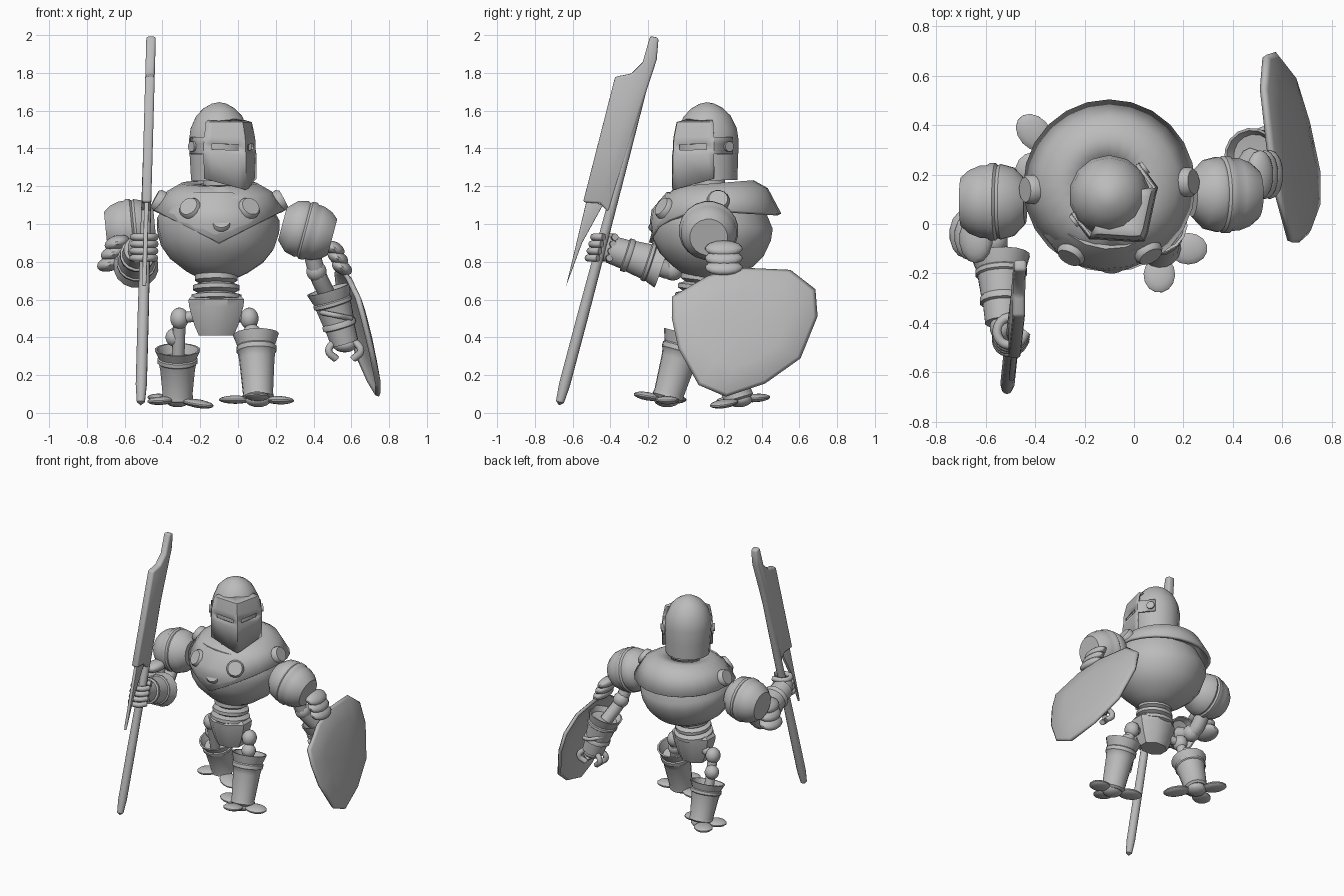
import bpy, bmesh, math
from mathutils import Vector, Matrix

if "Cube" in bpy.data.objects:
    bpy.data.objects.remove(bpy.data.objects["Cube"])

steel = bpy.data.materials.new("grey_steel")
steel.use_nodes = True
GREY = (0.5, 0.5, 0.5, 1)
steel.diffuse_color = GREY
steel.node_tree.nodes["Principled BSDF"].inputs["Base Color"].default_value = GREY


def finish(name, bm, thick=0, bevel=0):
    bmesh.ops.remove_doubles(bm, verts=bm.verts, dist=1e-5)
    bmesh.ops.recalc_face_normals(bm, faces=bm.faces)
    me = bpy.data.meshes.new(name)
    bm.to_mesh(me)
    bm.free()
    me.materials.append(steel)
    ob = bpy.data.objects.new(name, me)
    bpy.context.collection.objects.link(ob)
    if thick:
        mod = ob.modifiers.new("thickness", "SOLIDIFY")
        mod.thickness, mod.offset = thick, 0
    if bevel:
        mod = ob.modifiers.new("bevel", "BEVEL")
        mod.width, mod.segments = bevel, 2
    return ob


def skin(bm, rings, closed=True, skip=None):
    """Join rows of points with quads."""
    rows = [[bm.verts.new(p) for p in ring] for ring in rings]
    n = len(rows[0])
    for i in range(len(rows) - 1):
        for j in range(n if closed else n - 1):
            if skip and skip(i, j):
                continue
            k = (j + 1) % n
            bm.faces.new((rows[i][j], rows[i][k], rows[i + 1][k], rows[i + 1][j]))
    return rows


def lathe(name, profile, start, end, segs=16, squash=1):
    """Turn a profile of (radius, fraction) about the line start-end."""
    start, end = Vector(start), Vector(end)
    axis = end - start
    rot = axis.to_track_quat("Z", "Y").to_matrix()
    bm = bmesh.new()
    rings = []
    for r, t in profile:
        ring = []
        for s in range(segs):
            a = 2 * math.pi * (s + 0.5) / segs
            off = rot @ Vector((r * math.cos(a), r * math.sin(a) * squash, 0))
            ring.append(start + axis * t + off)
        rings.append(ring)
    skin(bm, rings)
    bmesh.ops.dissolve_degenerate(bm, dist=1e-6, edges=bm.edges)
    return finish(name, bm)


def ball(name, loc, radii, rot=None):
    bm = bmesh.new()
    bmesh.ops.create_uvsphere(bm, u_segments=14, v_segments=9, radius=1)
    m = Matrix.Translation(loc) @ (rot or Matrix()) @ Matrix.Diagonal((*radii, 1))
    bmesh.ops.transform(bm, matrix=m, verts=bm.verts)
    return finish(name, bm)


def rod(name, start, end, r):
    return lathe(name, [(0, 0), (r, 0), (r, 1), (0, 1)], start, end, 12)


def tube(name, points, r):
    cu = bpy.data.curves.new(name, "CURVE")
    cu.dimensions, cu.bevel_depth, cu.use_fill_caps = "3D", r, True
    cu.bevel_resolution, cu.resolution_u = 2, 5
    sp = cu.splines.new("BEZIER")
    sp.bezier_points.add(len(points) - 1)
    for bp, p in zip(sp.bezier_points, points):
        bp.co = p
        bp.handle_left_type = bp.handle_right_type = "AUTO"
    cu.materials.append(steel)
    bpy.context.collection.objects.link(bpy.data.objects.new(name, cu))


# Chest barrel, waist rings and pelvis
CX, CY = -0.10, 0.155
lathe("chest", [(0, 0), (.09, 0), (.17, .1), (.25, .24), (.3, .4), (.325, .6), (.325, .75), (.26, 1), (0, 1)],
      (-.115, .09, .71), (CX, CY, 1.13), 20)
lathe("waist", [(0, 0), (.1, 0), (.135, .12), (.135, .25), (.095, .33), (.125, .42), (.125, .55),
                (.09, .63), (.115, .72), (.115, .88), (.08, 1), (0, 1)], (-.115, .07, .58), (-.115, .09, .75))
lathe("pelvis", [(0, 0), (.1, 0), (.125, .25), (.155, .72), (.16, .9), (.14, 1), (0, 1)],
      (-.115, .07, .41), (-.115, .07, .62), 8, .8)

# Collar plate with a pointed front rim
bm = bmesh.new()
rings = []
for r, z, drop in ((.1, 1.2, 0), (.2, 1.205, 0), (.27, 1.165, .1), (.34, 1.07, 1)):
    ring = []
    for s in range(24):
        a = 2 * math.pi * s / 24
        x, y = r * math.sin(a), -r * math.cos(a)
        dip = .17 * (1 - abs(math.sin(a))) if math.cos(a) > 0 else .02 * -math.cos(a)
        ring.append((CX + x, CY + y, z - dip * drop + .08 * y * (1 - drop)))
    rings.append(ring)
skin(bm, rings)
finish("collar_plate", bm, .022)

# Round studs on the collar
for x, y, z in ((-.25, -.115, 1.08), (-.09, -.15, 1.01), (.055, -.11, 1.08), (.215, .17, 1.12), (-.415, .14, 1.12)):
    p, n = Vector((x, y, z)), Vector((x - CX, y - CY, .17)).normalized()
    lathe("collar_stud", [(0, 0), (.06, 0), (.06, .7), (.05, 1), (0, 1)], p - n * .02, p + n * .03)

# Helmet, turned towards the left
rod("neck", (CX, .13, 1.15), (CX, .12, 1.3), .085)
lathe("helmet", [(.14, .03), (.152, 0), (.158, .25), (.164, .5), (.155, .66), (.125, .82), (.085, .92), (.04, .98), (0, 1)],
      (CX, .12, 1.23), (CX, .11, 1.645), 14)
bm = bmesh.new()
half = [(.165, .03), (.166, -.09), (.135, -.115), (.025, -.21)]
plan = half + [(0, -.226)] + [(-x, y) for x, y in reversed(half)]
rows = []
for z, size, dip in ((1.24, 1.02, .06), (1.37, 1.02, .01), (1.395, 1, .005), (1.425, 1, .005),
                     (1.46, .98, 0), (1.535, .9, 0), (1.55, .6, 0)):
    rows.append([(x * size, y * size, z - dip * (1 - abs(x) / .166)) for x, y in plan])


def visor_gap(i, j):
    slit = i == 2 and j in (2, 5)
    strap = j in (0, 7) and not 1 <= i <= 3
    return slit or strap


skin(bm, rows, False, visor_gap)
bmesh.ops.transform(bm, verts=bm.verts, matrix=Matrix.Translation((CX, .12, 0)) @ Matrix.Rotation(math.radians(37), 4, "Z"))
finish("visor", bm, .014)
for s in (-1, 1):
    d = Vector((.8 * s, .6 * s, 0))
    c = Vector((CX, .12, 1.41))
    rod("visor_pivot", c + d * .15, c + d * .185, .028)

# Shoulders, with a raised middle seam and a flat outer cap
shoulder = [(0, 0), (.09, 0), (.14, .18), (.154, .38), (.148, .43), (.158, .47), (.158, .55), (.15, .59),
            (.148, .7), (.13, .87), (.1, 1), (0, 1)]
lathe("left_shoulder", shoulder, (.235, .12, 1.0), (.5, .12, .93), 20)
lathe("right_shoulder", shoulder, (-.44, .09, .99), (-.7, .09, .965), 20)

# Forearms
gauntlet = [(0, .15), (.09, .12), (.11, 0), (.12, 0), (.106, .15), (.1, .2), (.106, .22), (.106, .28), (.097, .3),
            (.086, .6), (.092, .63), (.092, .7), (.08, .72), (.074, 1), (0, 1)]
lathe("left_gauntlet", gauntlet, (.48, .27, .655), (.565, .3, .37))
lathe("right_gauntlet", gauntlet, (-.54, -.13, .775), (-.53, -.4, .865))
tube("left_elbow", [(.39, .14, .85), (.42, .18, .74), (.48, .27, .61)], .045)
tube("right_elbow", [(-.58, .05, .87), (-.57, -.06, .76), (-.54, -.17, .785)], .05)
ball("left_elbow_joint", (.415, .18, .75), (.055, .055, .055))
ball("right_elbow_joint", (-.57, -.07, .76), (.06, .06, .06))

# Overlapping elbow plates
for i in range(3):
    ball("left_elbow_plate", (.55 - .02 * i, .2, .77 + .05 * i), (.06, .1, .036), Matrix.Rotation(.5, 4, "Y"))
    ball("right_elbow_plate", (-.68 + .02 * i, -.04 - .01 * i, .79 + .055 * i), (.07, .1, .04), Matrix.Rotation(-.3, 4, "Y"))

# Left hand: open hooked fingers
ball("left_palm", (.565, .3, .36), (.065, .06, .04))
for dx, dy in ((-1, -.4), (-1, .5), (1, -.4), (1, .5)):
    tube("left_finger", [(.565 + a * dx, .3 + a * dy, z) for a, z in ((.05, .38), (.085, .33), (.045, .285))], .02)


# Polearm
def pole_x(z):
    return -.515 + .0275 * z


lathe("pole", [(0, 0), (.022, .01), (.03, .06), (.03, .25), (.025, .7), (.02, 1), (0, 1)],
      (-.515, -.672, .04), (-.465, -.19, 1.86), 12)


def plate(name, outline, thick, bevel):
    bm = bmesh.new()
    bm.faces.new([bm.verts.new((pole_x(z), y, z)) for y, z in outline])
    finish(name, bm, thick, bevel)


plate("blade", [(-.545, 1.115), (-.375, 1.78), (-.29, 1.795), (-.23, 1.855), (-.19, 1.995), (-.145, 1.985),
                (-.155, 1.87), (-.24, 1.61), (-.41, 1.06), (-.455, 1.11)], .05, .012)
plate("back_spike", [(-.525, 1.13), (-.44, 1.1), (-.55, .9), (-.635, .67)], .024, .004)

# Right hand: fingers wrapped round the pole
ball("right_palm", (-.535, -.42, .87), (.05, .06, .07))
for i in range(4):
    z = .82 + .037 * i
    y = -.672 + .265 * z
    ring = [(.03, .05), (-.05, .03), (-.05, -.05), (.02, -.055), (.055, -.01)]
    tube("right_finger", [(pole_x(z) + a, y + b, z) for a, b in ring], .019)

# Shield: slanted plate with a bulging face
bm = bmesh.new()
outline = [(-.07, .61), (.12, .72), (.31, .76), (.55, .75), (.68, .65), (.69, .51), (.6, .29), (.415, .16),
           (.21, .09), (.07, .15), (-.035, .34), (-.07, .5)]
rings = []
for size, bulge in ((1, 0), (.95, .013), (.6, .032), (.25, .04), (0, .04)):
    ring = []
    for y, z in outline:
        y, z = .3 + (y - .3) * size, .46 + (z - .46) * size
        ring.append((.55 + (.74 - z) * .27 + (.3 - y) * .12 + bulge, y, z))
    rings.append(ring)
skin(bm, rings)
bmesh.ops.dissolve_degenerate(bm, dist=1e-6, edges=bm.edges)
finish("shield", bm, .022)
tube("shield_strap", [(.6, .24, .5), (.5, .17, .52), (.44, .27, .53), (.52, .38, .5), (.6, .36, .48)], .014)

# Legs: hip, thigh, boot and splayed toes
boot = [(0, 0), (.07, 0), (.084, .04), (.08, .1), (.094, .62), (.1, .72), (.107, .74), (.107, .81), (.1, .83),
        (.122, 1), (.11, 1), (.09, .82), (0, .8)]
legs = {
    "left": dict(hip=(.06, .05, .5), knee=(.075, .02, .42), top=(.095, 0, .415), sole=(.107, -.1, .07),
                 toes=((.1, -.275, .1), (.295, -.1, .065), (-.095, -.04, .07))),
    "right": dict(hip=(-.31, .12, .5), knee=(-.335, .17, .4), top=(-.32, .2, .335), sole=(-.32, .28, .07),
                  toes=((-.14, .15, .035), (-.46, .43, .085), (-.47, .19, .06))),
}
for side, p in legs.items():
    rod(side + "_hip_pin", (-.115, .07, .53), p["hip"], .03)
    ball(side + "_hip", p["hip"], (.05, .055, .058))
    rod(side + "_thigh", p["hip"], p["top"][:2] + (p["top"][2] - .12,), .034)
    ball(side + "_knee", p["knee"], (.05, .05, .05))
    lathe(side + "_boot", boot, p["sole"], p["top"])
    base = Vector(p["sole"])
    ball(side + "_ankle", base, (.07, .07, .04))
    for tip in p["toes"]:
        d = Vector(tip) - base
        turn = d.to_track_quat("X", "Z").to_matrix().to_4x4()
        ball(side + "_toe", base + d * .6, (d.length * .42, .065, .022), turn)

# Smooth shading that keeps sharp rims
bpy.ops.object.select_all(action="DESELECT")
for ob in bpy.context.collection.objects:
    if ob.type == "MESH":
        ob.select_set(True)
        bpy.context.view_layer.objects.active = ob
bpy.ops.object.shade_smooth_by_angle(angle=math.radians(38))
